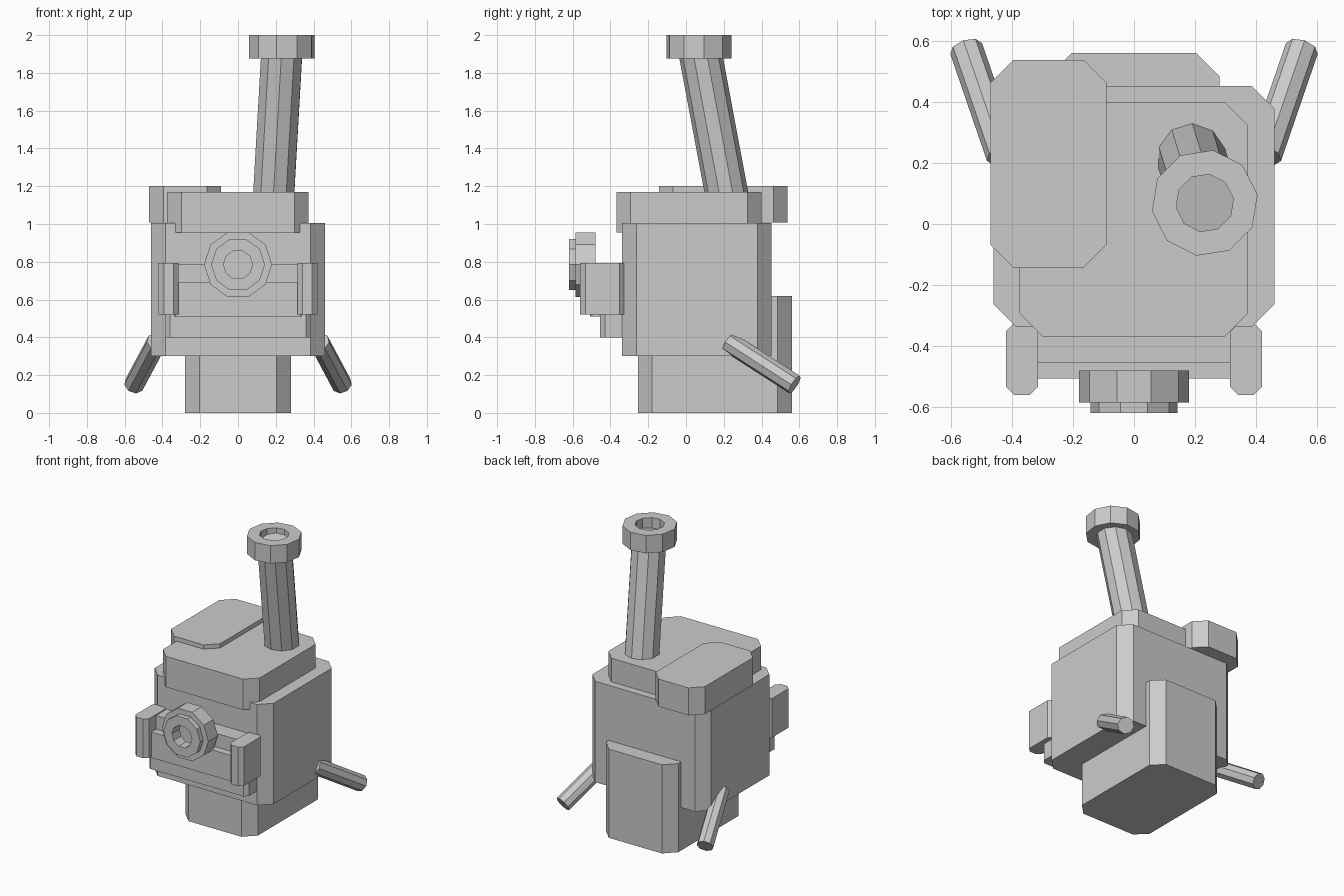
import bpy, bmesh, math
from mathutils import Vector

if "Cube" in bpy.data.objects:
    bpy.data.objects.remove(bpy.data.objects["Cube"])

grey = bpy.data.materials.new("plain_grey")
grey.diffuse_color = (0.6, 0.6, 0.6, 1)
grey.use_nodes = True
grey.node_tree.nodes["Principled BSDF"].inputs["Base Color"].default_value = grey.diffuse_color


def finish(name, bm):
    bmesh.ops.recalc_face_normals(bm, faces=bm.faces)
    mesh = bpy.data.meshes.new(name)
    bm.to_mesh(mesh)
    bm.free()
    mesh.materials.append(grey)
    obj = bpy.data.objects.new(name, mesh)
    bpy.context.collection.objects.link(obj)
    return obj


def block(name, x, y, z, c):
    """Upright box whose four vertical corners are cut by c."""
    (x0, x1), (y0, y1), (z0, z1) = x, y, z
    outline = [(x0 + c, y0), (x1 - c, y0), (x1, y0 + c), (x1, y1 - c),
               (x1 - c, y1), (x0 + c, y1), (x0, y1 - c), (x0, y0 + c)]
    bm = bmesh.new()
    face = bm.faces.new([bm.verts.new((px, py, z0)) for px, py in outline])
    ext = bmesh.ops.extrude_face_region(bm, geom=[face], use_keep_orig=True)
    top = [v for v in ext["geom"] if isinstance(v, bmesh.types.BMVert)]
    bmesh.ops.translate(bm, verts=top, vec=(0, 0, z1 - z0))
    return finish(name, bm)


def turned(name, start, direction, profile, sides, phase=0.0):
    """Faceted turned part: (radius, distance) rings along a direction, capped."""
    start = Vector(start)
    rot = Vector(direction).to_track_quat('Z', 'Y')
    bm = bmesh.new()
    rings = []
    for r, h in profile:
        ring = []
        for i in range(sides):
            a = phase + math.tau * i / sides
            ring.append(bm.verts.new(
                start + rot @ Vector((r * math.cos(a), r * math.sin(a), h))))
        rings.append(ring)
    for a, b in zip(rings, rings[1:]):
        for i in range(sides):
            j = (i + 1) % sides
            bm.faces.new((a[i], a[j], b[j], b[i]))
    bm.faces.new(rings[0])
    bm.faces.new(rings[-1])
    return finish(name, bm)


def rod(name, start, end, radius, sides, phase=0.0):
    d = Vector(end) - Vector(start)
    return turned(name, start, d, [(radius, 0), (radius, d.length)], sides, phase)


# Main blocks
block("base", (-0.28, 0.28), (-0.255, 0.56), (0, 0.62), 0.075)
block("body", (-0.46, 0.46), (-0.338, 0.453), (0.30, 1.005), 0.075)
block("lid", (-0.375, 0.373), (-0.368, 0.40), (0.955, 1.17), 0.075)
block("side_hatch", (-0.47, -0.09), (-0.143, 0.538), (1.008, 1.20), 0.075)

# Stepped front panel and its end brackets
block("front_panel", (-0.385, 0.385), (-0.455, -0.30), (0.40, 0.785), 0.025)
block("front_ledge", (-0.34, 0.34), (-0.507, -0.40), (0.51, 0.69), 0.01)
for side, s in (("left", -1), ("right", 1)):
    xs = sorted((s * 0.315, s * 0.42))
    block(side + "_bracket", xs, (-0.56, -0.325), (0.52, 0.793), 0.027)
    # Splayed rear leg
    rod(side + "_rear_leg", (s * 0.43, 0.225, 0.375), (s * 0.55, 0.575, 0.15),
        0.055, 8)

# Hollow stepped nozzle
turned("front_nozzle", (0, -0.48, 0.785), (0, -1, 0),
       [(0.18, 0), (0.18, 0.105), (0.142, 0.105), (0.142, 0.14),
        (0.077, 0.14), (0.077, 0.06)], 10)

# Leaning chimney with a recessed cap
rod("chimney", (0.18, 0.245, 1.0), (0.234, 0.068, 1.945), 0.114, 10)
turned("chimney_cap", (0.232, 0.069, 1.875), (0, 0, 1),
       [(0.175, 0), (0.175, 0.125), (0.095, 0.125), (0.095, 0.035)],
       10, math.radians(9))
